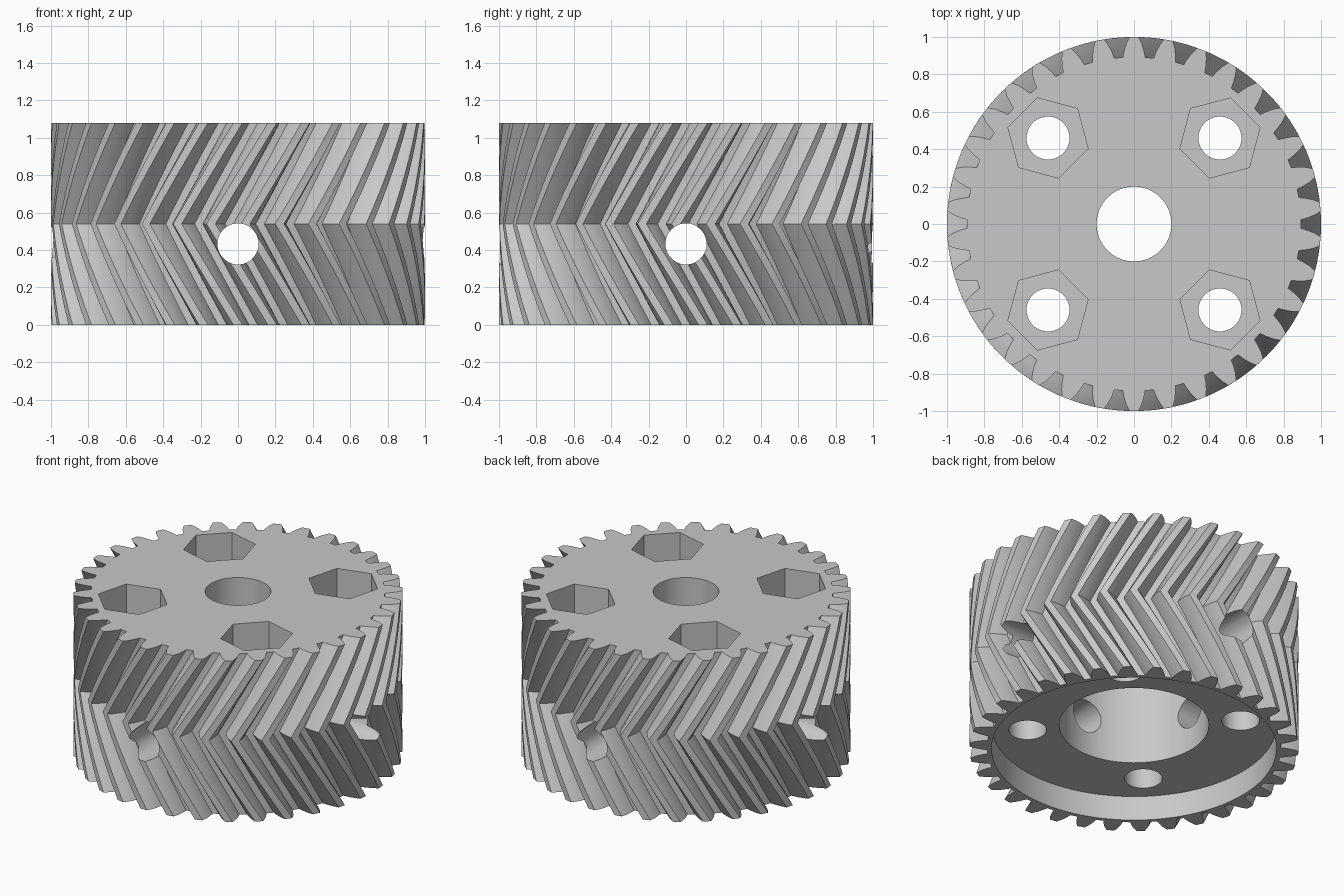
import bpy, bmesh, math
from math import pi, cos, sin

old = bpy.data.objects.get("Cube")
if old:
    bpy.data.objects.remove(old, do_unlink=True)

TEETH = 34
HEIGHT = 1.08
MID = HEIGHT / 2
TWIST = 0.33      # rotation of each half, radians
SLICES = 12       # layers over the whole height
# Tooth flank: radius and half angle from root to tip
FLANK = [(0.893, 0.067), (0.925, 0.058), (0.965, 0.043), (1.0, 0.024)]

grey = bpy.data.materials.new("light_grey")
grey.use_nodes = True
colour = (0.58, 0.58, 0.58, 1)
grey.diffuse_color = colour
grey.node_tree.nodes["Principled BSDF"].inputs["Base Color"].default_value = colour


def make_object(name, bm):
    mesh = bpy.data.meshes.new(name)
    bmesh.ops.recalc_face_normals(bm, faces=bm.faces)
    bm.to_mesh(mesh)
    bm.free()
    obj = bpy.data.objects.new(name, mesh)
    bpy.context.collection.objects.link(obj)
    mesh.materials.append(grey)
    return obj


def gear_outline():
    """Polar points of the toothed outline, counter-clockwise."""
    pts = []
    for i in range(TEETH):
        a = pi / 2 + i * 2 * pi / TEETH
        pts += [(r, a - h) for r, h in FLANK]
        pts += [(r, a + h) for r, h in reversed(FLANK)]
    return pts


def herringbone_gear():
    """Stack turned outlines, reversing the twist at mid height."""
    bm = bmesh.new()
    outline = gear_outline()
    rings = []
    for k in range(SLICES + 1):
        z = HEIGHT * k / SLICES
        turn = TWIST * (abs(z - MID) / MID - 1)
        rings.append([bm.verts.new((r * cos(a + turn), r * sin(a + turn), z))
                      for r, a in outline])
    for low, high in zip(rings, rings[1:]):
        for i in range(len(low)):
            j = (i + 1) % len(low)
            # split along the helix so the twisted quads stay clean
            bm.faces.new((low[i], low[j], high[j]))
            bm.faces.new((low[i], high[j], high[i]))
    bm.faces.new(rings[0][::-1])
    bm.faces.new(rings[-1])
    return make_object("herringbone_gear", bm)


def prism(name, radius, z0, z1, x=0, y=0, sides=64, turn=0):
    """Upright prism used as a cutter."""
    bm = bmesh.new()
    ring = [bm.verts.new((x + radius * cos(turn + 2 * pi * i / sides),
                          y + radius * sin(turn + 2 * pi * i / sides), z0))
            for i in range(sides)]
    face = bm.faces.new(ring)
    top = bmesh.ops.extrude_face_region(bm, geom=[face])["geom"]
    for v in top:
        if isinstance(v, bmesh.types.BMVert):
            v.co.z = z1
    obj = make_object(name, bm)
    obj.hide_render = True
    return obj


gear = herringbone_gear()

# Shaft bore, hub cavity and shallow underside recess
cutters = [
    prism("shaft_bore", 0.20, 0.5, 1.3),
    prism("hub_cavity", 0.455, 0.1, 0.77),
    prism("underside_recess", 0.866, -0.2, 0.165, sides=96),
]

# Four bolt holes with hexagonal nut pockets on top
for i in range(4):
    a = pi / 4 + i * pi / 2
    x, y = 0.65 * cos(a), 0.65 * sin(a)
    cutters.append(prism("bolt_hole", 0.115, 0.1, 0.9, x, y, 40))
    cutters.append(prism("nut_pocket", 0.222, 0.62, 1.3, x, y, 6, a + pi / 2))

# Two crossing radial set-screw holes
for axis in ("x", "y"):
    hole = prism("radial_hole", 0.11, -1.3, 1.3, sides=40)
    hole.location.z = 0.433
    hole.rotation_euler = (pi / 2, 0, 0) if axis == "y" else (0, pi / 2, 0)
    cutters.append(hole)

bpy.context.view_layer.objects.active = gear
for cutter in cutters:
    mod = gear.modifiers.new(cutter.name, "BOOLEAN")
    mod.operation = "DIFFERENCE"
    mod.solver = "EXACT"
    mod.object = cutter
    bpy.ops.object.modifier_apply(modifier=mod.name)
for cutter in cutters:
    bpy.data.objects.remove(cutter, do_unlink=True)

# Smooth bores, crisp tooth edges
bpy.ops.object.select_all(action="DESELECT")
gear.select_set(True)
bpy.ops.object.shade_smooth_by_angle(angle=math.radians(20))
